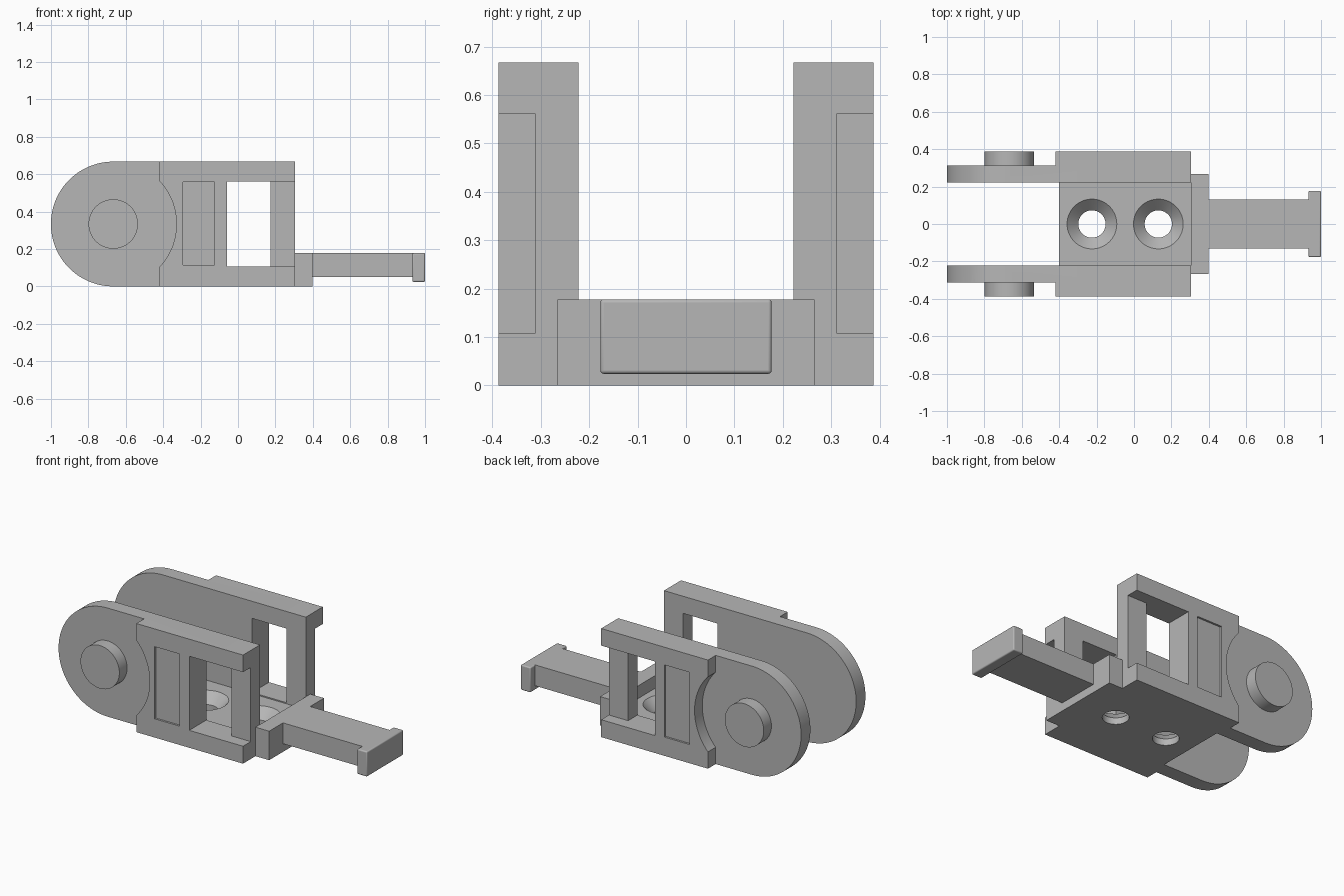
import bpy, bmesh, math

if "Cube" in bpy.data.objects:
    bpy.data.objects.remove(bpy.data.objects["Cube"], do_unlink=True)

GREY = (0.47, 0.47, 0.47, 1)
mat = bpy.data.materials.new("plain grey")
mat.use_nodes = True
mat.diffuse_color = GREY
mat.node_tree.nodes["Principled BSDF"].inputs["Base Color"].default_value = GREY

HEIGHT = 0.667
R = HEIGHT / 2
PIVOT = (-0.667, R)      # x, z of the rounded end
END = 0.305              # right end of the side plates
FLOOR = 0.1
INNER, MID, OUTER = 0.222, 0.312, 0.387   # plate layers in y


def prism(name, outline, y0, y1):
    """Extrude an x-z outline from y0 to y1."""
    bm = bmesh.new()
    face = bm.faces.new([bm.verts.new((x, y0, z)) for x, z in outline])
    geom = bmesh.ops.extrude_face_region(bm, geom=[face])["geom"]
    bmesh.ops.translate(bm, vec=(0, y1 - y0, 0),
                        verts=[g for g in geom if isinstance(g, bmesh.types.BMVert)])
    bmesh.ops.recalc_face_normals(bm, faces=bm.faces)
    return finish(name, bm)


def finish(name, bm):
    mesh = bpy.data.meshes.new(name)
    bm.to_mesh(mesh)
    bm.free()
    mesh.materials.append(mat)
    ob = bpy.data.objects.new(name, mesh)
    bpy.context.collection.objects.link(ob)
    return ob


def box(name, x0, x1, y0, y1, z0, z1):
    return prism(name, [(x0, z0), (x1, z0), (x1, z1), (x0, z1)], y0, y1)


def arc(centre, radius, a0, a1, steps):
    angles = [math.radians(a0 + (a1 - a0) * i / steps) for i in range(steps + 1)]
    return [(centre[0] + radius * math.cos(a), centre[1] + radius * math.sin(a))
            for a in angles]


def lathe_cone(name, x, y, z0, z1, r0, r1):
    bm = bmesh.new()
    bmesh.ops.create_cone(bm, cap_ends=True, segments=64, radius1=r0, radius2=r1,
                          depth=z1 - z0)
    bmesh.ops.translate(bm, vec=(x, y, (z0 + z1) / 2), verts=bm.verts)
    return finish(name, bm)


def activate(ob):
    bpy.ops.object.select_all(action="DESELECT")
    ob.select_set(True)
    bpy.context.view_layer.objects.active = ob


def cut(ob, cutters):
    for c in cutters:
        c.hide_render = True
        mod = ob.modifiers.new("cut", "BOOLEAN")
        mod.operation, mod.solver, mod.object = "DIFFERENCE", "EXACT", c
        activate(ob)
        bpy.ops.object.modifier_apply(modifier=mod.name)
        bpy.data.objects.remove(c, do_unlink=True)


def smooth(ob):
    activate(ob)
    bpy.ops.object.shade_smooth_by_angle(angle=math.radians(30))


# Side plates with rounded ends, windows and pivot bosses
for side, s in (("front", -1), ("rear", 1)):
    outline = arc(PIVOT, R, 90, 270, 48) + [(END, 0), (END, HEIGHT)]
    plate = prism(side + "_plate", outline, s * INNER, s * OUTER)
    cut(plate, [
        box("thin_end_cut", -1.2, -0.42, s * MID, s * 0.5, -0.1, 0.8),
        prism("round_recess_cut", arc(PIVOT, 0.338, 0, 355, 71), s * MID, s * 0.5),
        box("window_cut", -0.06, 0.175, s * 0.1, s * 0.5, 0.107, 0.562),
        box("pillar_recess_cut", -0.06, 0.4, s * MID, s * 0.5, 0.107, 0.562),
        box("panel_cut", -0.295, -0.125, s * (OUTER - 0.012), s * 0.5, 0.115, 0.558),
    ])
    smooth(plate)
    boss = prism(side + "_pivot_boss", arc(PIVOT, 0.132, 0, 354.375, 63),
                 s * (MID - 0.02), s * OUTER)
    smooth(boss)

# Floor with two countersunk screw holes
floor = box("floor", -0.4, END, -INNER, INNER, 0, FLOOR)
for x in (-0.225, 0.13):
    cut(floor, [
        lathe_cone("screw_hole_cut", x, 0, -0.1, 0.2, 0.073, 0.073),
        lathe_cone("countersink_cut", x, 0, 0.04, FLOOR + 0.001, 0.073, 0.134),
    ])
smooth(floor)

# Crossbar and latch arm
box("crossbar", END, 0.398, -0.266, 0.266, 0, 0.178)
box("latch_arm", 0.39, 0.95, -0.132, 0.132, 0.05, 0.178)

# Latch tip with softened edges
tip = box("latch_tip", 0.933, 1.0, -0.177, 0.177, 0.024, 0.178)
bevel = tip.modifiers.new("soft_edges", "BEVEL")
bevel.width, bevel.segments = 0.007, 3
smooth(tip)
